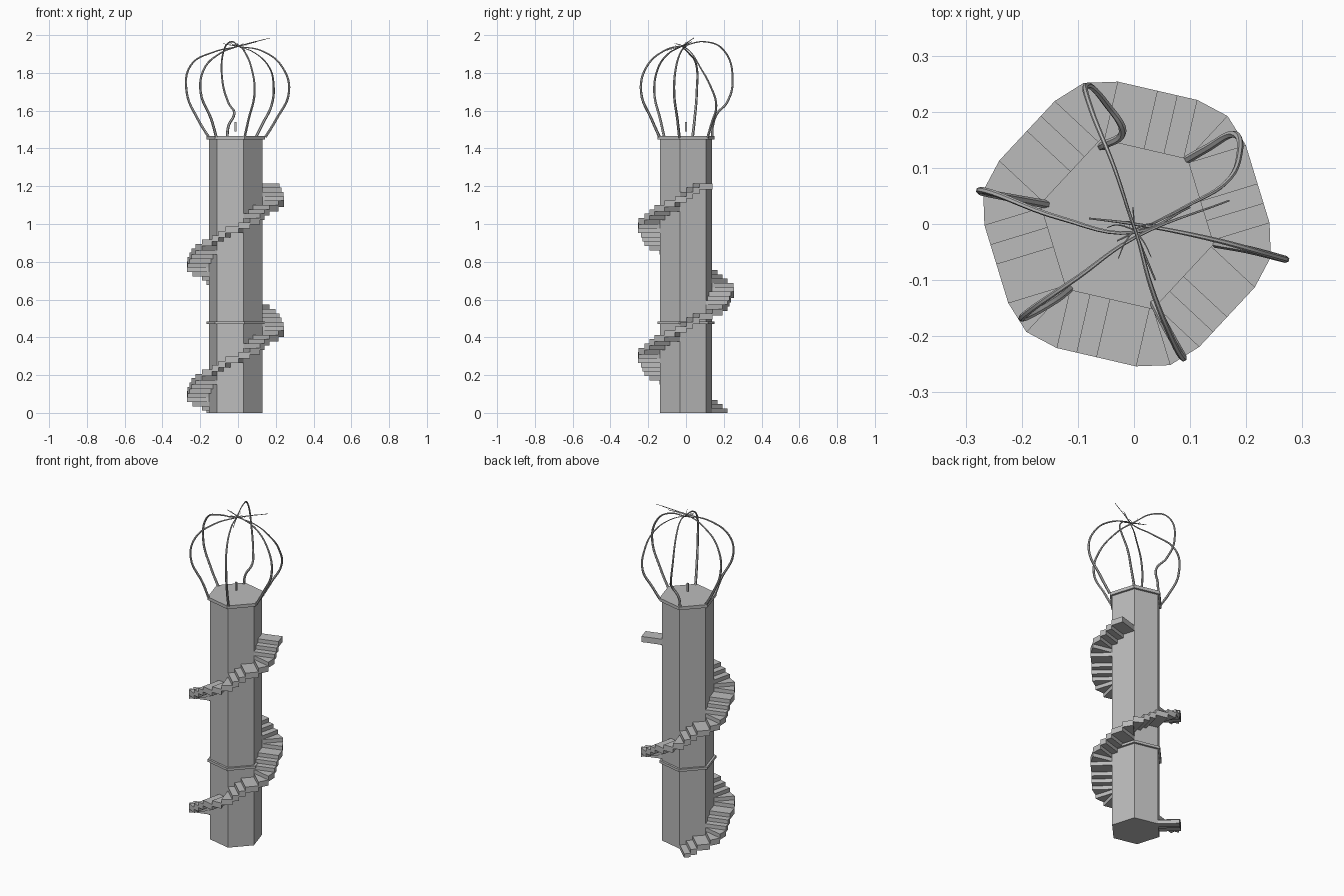
import bpy, bmesh, math
from mathutils import Vector

cube = bpy.data.objects.get("Cube")
if cube:
    bpy.data.objects.remove(cube, do_unlink=True)

stone = bpy.data.materials.new("grey stone")
stone.use_nodes = True
stone.diffuse_color = (0.5, 0.5, 0.5, 1)
stone.node_tree.nodes["Principled BSDF"].inputs["Base Color"].default_value = (0.5, 0.5, 0.5, 1)

CENTRE = Vector((-0.0125, 0))
RADIUS, WIDTH = 0.145, 0.118
TURN = 47          # direction of the first tower corner, in degrees


def heading(degrees):
    a = math.radians(degrees)
    return Vector((math.cos(a), math.sin(a)))


def add_prism(bm, outline, low, high):
    """Upright prism on a counter-clockwise outline."""
    bottom = [bm.verts.new((p.x, p.y, low)) for p in outline]
    top = [bm.verts.new((p.x, p.y, high)) for p in outline]
    bm.faces.new(bottom[::-1])
    bm.faces.new(top)
    for i in range(len(outline)):
        j = (i + 1) % len(outline)
        bm.faces.new((bottom[i], bottom[j], top[j], top[i]))


def finish(name, bm):
    mesh = bpy.data.meshes.new(name)
    bmesh.ops.recalc_face_normals(bm, faces=bm.faces)
    bm.to_mesh(mesh)
    bm.free()
    mesh.materials.append(stone)
    obj = bpy.data.objects.new(name, mesh)
    bpy.context.collection.objects.link(obj)
    return obj


def hexagon(name, radius, low, high):
    bm = bmesh.new()
    add_prism(bm, [CENTRE + radius * heading(TURN + 60 * i) for i in range(6)], low, high)
    return finish(name, bm)


# Six-sided tower with a band and a top platform
hexagon("tower_shaft", RADIUS, 0, 1.455)
hexagon("tower_band", 0.159, 0.47, 0.485)
hexagon("top_platform", 0.159, 1.447, 1.466)

# Small post standing over the platform
bm = bmesh.new()
add_prism(bm, [CENTRE + 0.007 * heading(45 + 90 * i) for i in range(4)], 1.49, 1.54)
finish("centre_post", bm)

# Staircase: three straight treads along each side, two wedges round each corner
PER_SIDE, PITCH, STEPS = 5, 0.688, 53
RISE = PITCH / (6 * PER_SIDE)
STRAIGHT = (0, 0.25, 0.5, 1)


def tread_outline(index):
    side, part = divmod(index, PER_SIDE)
    start = TURN + 60 * (side + 1)
    a = CENTRE + RADIUS * heading(start)
    b = CENTRE + RADIUS * heading(start + 60)
    out = heading(start + 30) * WIDTH
    if part < 3:
        p, q = a.lerp(b, STRAIGHT[part]), a.lerp(b, STRAIGHT[part + 1])
        return [p, p + out, q + out, q]
    middle = b + WIDTH * heading(start + 60)
    if part == 3:
        return [b, b + out, middle]
    return [b, middle, b + WIDTH * heading(start + 90)]


bm = bmesh.new()
for n in range(STEPS):
    top = (n + 1) * RISE
    add_prism(bm, tread_outline(n), max(0, top - 0.034), top)
finish("spiral_stairs", bm)


# Bent ribs rising from the platform corners and crossing above the middle
def rib(name, points, thick=0.0075, thin=0.0015):
    curve = bpy.data.curves.new(name, "CURVE")
    curve.dimensions = "3D"
    curve.bevel_depth = 1
    curve.bevel_resolution = 1
    curve.resolution_u = 6
    curve.use_fill_caps = True
    spline = curve.splines.new("BEZIER")
    spline.bezier_points.add(len(points) - 1)
    for i, (bp, co) in enumerate(zip(spline.bezier_points, points)):
        bp.co = co
        bp.handle_left_type = bp.handle_right_type = "AUTO"
        bp.radius = thick + (thin - thick) * (i / (len(points) - 1)) ** 1.5
    obj = bpy.data.objects.new(name, curve)
    bpy.context.collection.objects.link(obj)
    curve.materials.append(stone)
    bpy.ops.object.select_all(action="DESELECT")
    obj.select_set(True)
    bpy.context.view_layer.objects.active = obj
    bpy.ops.object.convert(target="MESH")
    bpy.ops.object.shade_smooth_by_angle()


rib("rib_right", [(-.155, .035, 1.46), (-.21, .045, 1.55), (-.272, .057, 1.7), (-.25, .055, 1.84),
                  (-.13, .01, 1.91), (0, -.015, 1.94), (.1, .03, 1.965)])
rib("rib_front_right", [(-.115, -.115, 1.46), (-.14, -.135, 1.55), (-.198, -.168, 1.7), (-.18, -.15, 1.82),
                        (-.1, -.095, 1.9), (0, -.025, 1.94), (.17, .042, 1.985)])
rib("rib_front", [(.035, -.14, 1.46), (.055, -.18, 1.55), (.088, -.238, 1.7), (.07, -.21, 1.83),
                  (.03, -.11, 1.92), (.005, -.02, 1.945), (-.03, .08, 1.965)])
rib("rib_left", [(.145, -.035, 1.46), (.2, -.045, 1.55), (.27, -.063, 1.7), (.235, -.053, 1.83),
                 (.13, -.025, 1.915), (0, 0, 1.94), (-.08, .01, 1.955)])
rib("rib_back_left", [(.095, .115, 1.46), (.13, .135, 1.53), (.178, .16, 1.63), (.188, .125, 1.74),
                      (.165, .075, 1.83), (.09, .03, 1.905), (-.03, -.03, 1.95)])
rib("rib_back", [(-.058, .138, 1.46), (-.05, .142, 1.52), (-.02, .165, 1.585), (-.05, .215, 1.64),
                 (-.083, .247, 1.76), (-.075, .2, 1.92), (-.035, .1, 1.965), (.005, -.02, 1.94),
                 (.038, -.1, 1.92)])

# Fine loose strands where the ribs meet
for i in range(5):
    d = heading(20 + 72 * i) * 0.05
    rib("loose_strand", [(0, -.01, 1.94), (d.x * .6, d.y * .6 - .01, 1.95),
                         (d.x, d.y - .02, 1.945 + .012 * (i % 3))], 0.0015, 0.0007)
